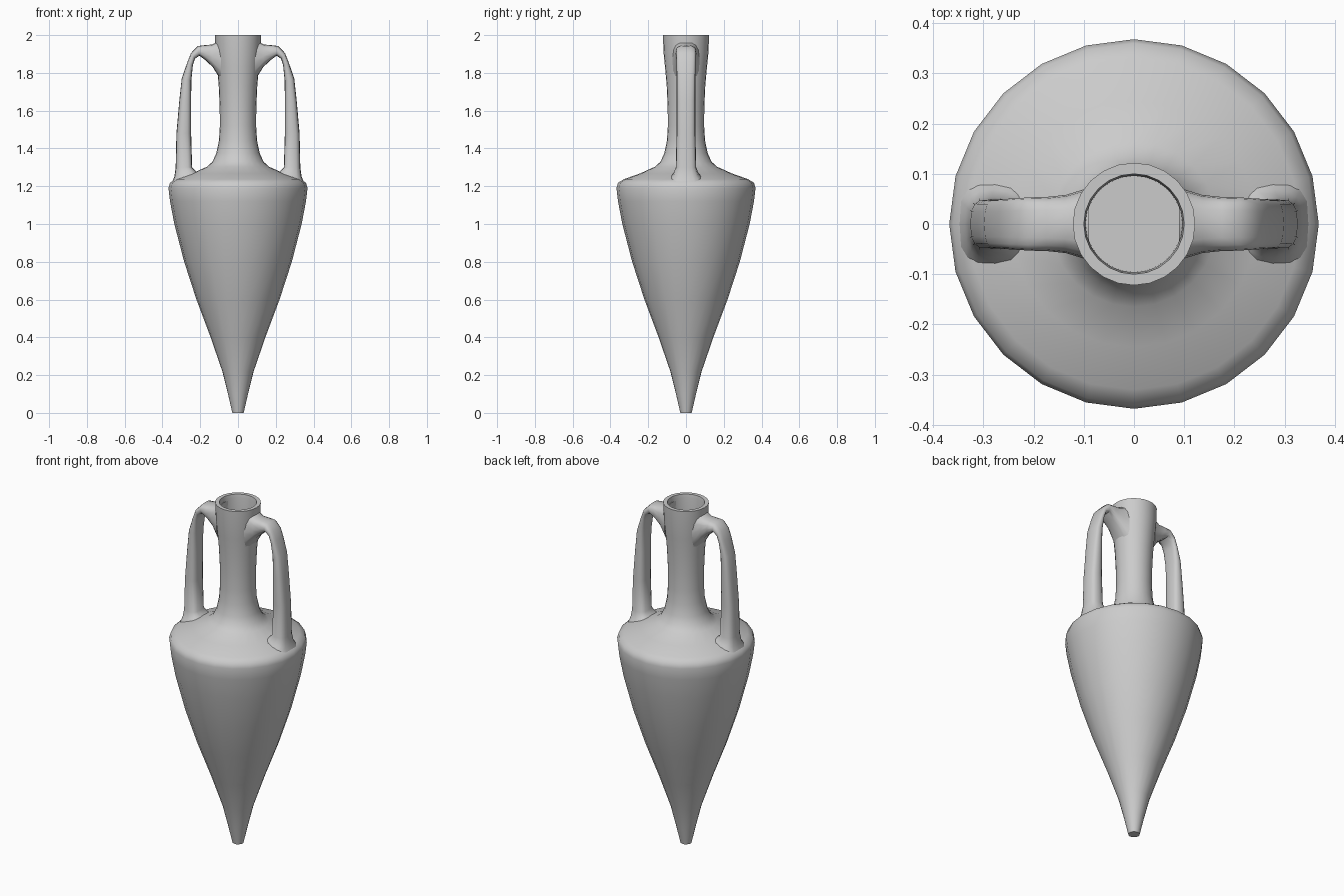
import bpy, bmesh
from math import cos, sin, pi, copysign, radians

if "Cube" in bpy.data.objects:
    bpy.data.objects.remove(bpy.data.objects["Cube"])


def loft(name, rings, close_ends=True, angle=50):
    """Skin a list of equal-length point rings into a smooth object."""
    bm = bmesh.new()
    loops = [[bm.verts.new(p) for p in ring] for ring in rings]
    n = len(loops[0])
    for a, b in zip(loops, loops[1:]):
        for i in range(n):
            j = (i + 1) % n
            bm.faces.new((a[i], a[j], b[j], b[i]))
    if close_ends:
        bm.faces.new(loops[0][::-1])
        bm.faces.new(loops[-1])
    bmesh.ops.recalc_face_normals(bm, faces=bm.faces)
    mesh = bpy.data.meshes.new(name)
    bm.to_mesh(mesh)
    bm.free()
    obj = bpy.data.objects.new(name, mesh)
    bpy.context.collection.objects.link(obj)
    bpy.ops.object.select_all(action='DESELECT')
    bpy.context.view_layer.objects.active = obj
    obj.select_set(True)
    bpy.ops.object.shade_smooth_by_angle(angle=radians(angle))
    return obj


# Jar: tip, belly, shoulder, neck, rim and shallow recessed mouth (radius, height)
profile = [(0.03, 0), (0.053, 0.1), (0.083, 0.22), (0.145, 0.4), (0.22, 0.6),
           (0.285, 0.8), (0.337, 1.0), (0.36, 1.12), (0.368, 1.19), (0.36, 1.218),
           (0.33, 1.237), (0.245, 1.267), (0.165, 1.303), (0.135, 1.33),
           (0.115, 1.375), (0.101, 1.44), (0.096, 1.52), (0.097, 1.62),
           (0.102, 1.73), (0.111, 1.83), (0.119, 1.91), (0.122, 2.0),
           (0.1, 2.0), (0.097, 1.98), (0.096, 1.85)]
SIDES = 24
loft("amphora_body", [[(r * cos(2 * pi * i / SIDES), r * sin(2 * pi * i / SIDES), z)
                       for i in range(SIDES)] for r, z in profile])

# Handles: outer point (x, z), inner point (x, z), half width in y
stations = [
    ((0.352, 1.215), (0.19, 1.25), 0.095),
    ((0.337, 1.25), (0.222, 1.278), 0.068),
    ((0.33, 1.30), (0.243, 1.30), 0.054),
    ((0.326, 1.48), (0.248, 1.48), 0.05),
    ((0.311, 1.65), (0.248, 1.65), 0.049),
    ((0.298, 1.77), (0.247, 1.76), 0.049),
    ((0.269, 1.855), (0.239, 1.84), 0.05),
    ((0.249, 1.905), (0.228, 1.875), 0.051),
    ((0.213, 1.942), (0.204, 1.891), 0.053),
    ((0.175, 1.947), (0.17, 1.865), 0.054),
    ((0.138, 1.95), (0.133, 1.83), 0.058),
    ((0.09, 1.975), (0.09, 1.76), 0.072),
]


def rounded(v, power=0.7):
    return copysign(abs(v) ** power, v)


def handle(name, side, n=16):
    rings = []
    for (ox, oz), (ix, iz), half in stations:
        ring = []
        for k in range(n):
            a = 2 * pi * k / n
            u = rounded(cos(a)) / 2
            ring.append((side * ((ox + ix) / 2 + (ox - ix) * u),
                         half * rounded(sin(a)),
                         (oz + iz) / 2 + (oz - iz) * u))
        rings.append(ring)
    loft(name, rings, angle=60)


handle("handle_right", 1)
handle("handle_left", -1)
